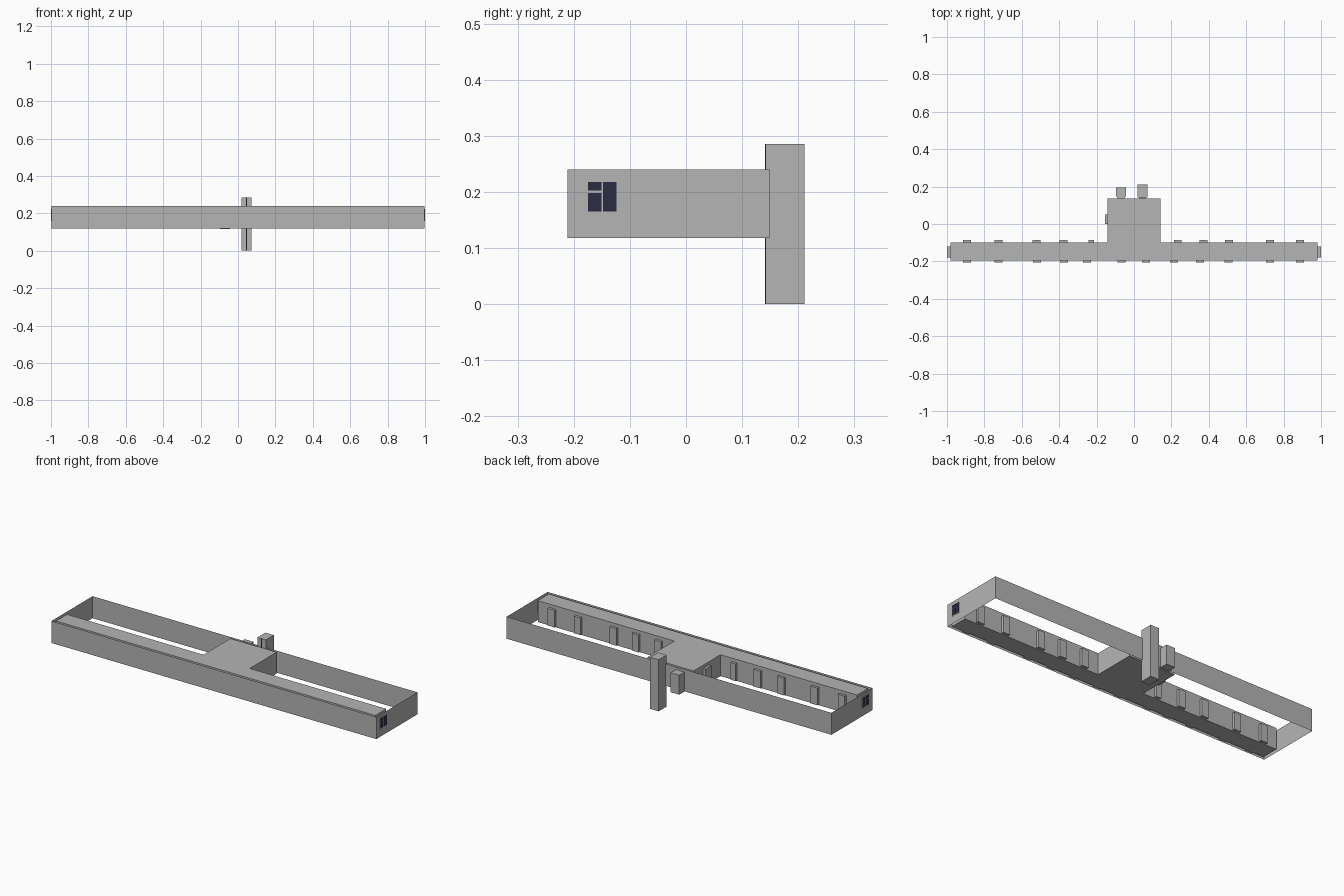
import bpy
import bmesh

if "Cube" in bpy.data.objects:
    bpy.data.objects.remove(bpy.data.objects["Cube"])


def material(name, color):
    m = bpy.data.materials.new(name)
    m.diffuse_color = (*color, 1)
    m.use_nodes = True
    m.node_tree.nodes["Principled BSDF"].inputs["Base Color"].default_value = m.diffuse_color
    return m


GREY = material("plain grey", (0.46, 0.46, 0.46))
NAVY = material("dark navy glass", (0.025, 0.025, 0.058))
BLACK = material("black seam", (0.01, 0.01, 0.01))


def finish(bm, name, mat):
    mesh = bpy.data.meshes.new(name)
    bm.to_mesh(mesh)
    bm.free()
    mesh.materials.append(mat)
    obj = bpy.data.objects.new(name, mesh)
    bpy.context.collection.objects.link(obj)
    return obj


def box(name, x, y, z, mat=GREY):
    """Box from (min, max) pairs on each axis."""
    bm = bmesh.new()
    bmesh.ops.create_cube(bm, size=1)
    for v in bm.verts:
        for i, (lo, hi) in enumerate((x, y, z)):
            v.co[i] = lo if v.co[i] < 0 else hi
    return finish(bm, name, mat)


def extrude_outline(name, points, z0, z1, capped):
    """Vertical walls over an outline, with optional floor and roof."""
    bm = bmesh.new()
    low = [bm.verts.new((x, y, z0)) for x, y in points]
    high = [bm.verts.new((x, y, z1)) for x, y in points]
    n = len(points)
    for i in range(n):
        j = (i + 1) % n
        bm.faces.new((low[i], low[j], high[j], high[i]))
    if capped:
        bm.faces.new(low[::-1])
        bm.faces.new(high)
    return finish(bm, name, GREY)


# Thin outer wall, open above and below
extrude_outline("perimeter_wall",
                [(-0.997, -0.211), (0.997, -0.211), (0.997, 0.149), (-0.997, 0.149)],
                0.118, 0.24, False)

# T-shaped main block
extrude_outline("main_block",
                [(-0.98, -0.196), (0.98, -0.196), (0.98, -0.10), (0.142, -0.10),
                 (0.142, 0.136), (-0.142, 0.136), (-0.142, -0.10), (-0.98, -0.10)],
                0.12, 0.239, True)

# Door blocks along the back and front of the long wing
BACK_DOORS = (-0.893, -0.725, -0.521, -0.376, 0.234, 0.372, 0.508, 0.728, 0.888)
FRONT_DOORS = (-0.893, -0.725, -0.519, -0.374, -0.252, -0.066, 0.064,
               0.214, 0.353, 0.505, 0.728, 0.888)
for x in BACK_DOORS:
    box("back_door", (x - 0.021, x + 0.021), (-0.102, -0.086), (0.125, 0.22))
box("back_door_narrow", (-0.244, -0.213), (-0.102, -0.086), (0.125, 0.22))
for x in FRONT_DOORS:
    box("front_door", (x - 0.021, x + 0.021), (-0.206, -0.194), (0.122, 0.22))
box("side_door", (-0.156, -0.140), (0.0, 0.052), (0.125, 0.22))

# End windows: projecting frame with three thin panes
PANES = (((-0.175, -0.1505), (0.203, 0.218)),
         ((-0.175, -0.1505), (0.165, 0.1985)),
         ((-0.1475, -0.124), (0.165, 0.218)))
for side in (-1, 1):
    def span(a, b):
        return tuple(sorted((side * a, side * b)))
    box("end_window_frame", span(0.978, 0.9985), (-0.178, -0.121), (0.16, 0.222))
    for y, z in PANES:
        box("end_window_pane", span(0.996, 1.0), y, z, NAVY)

# Tall tower with a dark seam on its front
box("tower", (0.02, 0.072), (0.1415, 0.211), (0.0, 0.286))
box("tower_seam", (0.043, 0.048), (0.1405, 0.143), (0.0, 0.286), BLACK)
box("tower_link", (0.03, 0.062), (0.134, 0.143), (0.125, 0.22))

# Small hanging box beside the tower
box("small_box", (-0.095, -0.042), (0.147, 0.195), (0.117, 0.225))
box("small_box_link", (-0.087, -0.05), (0.134, 0.15), (0.125, 0.22))
